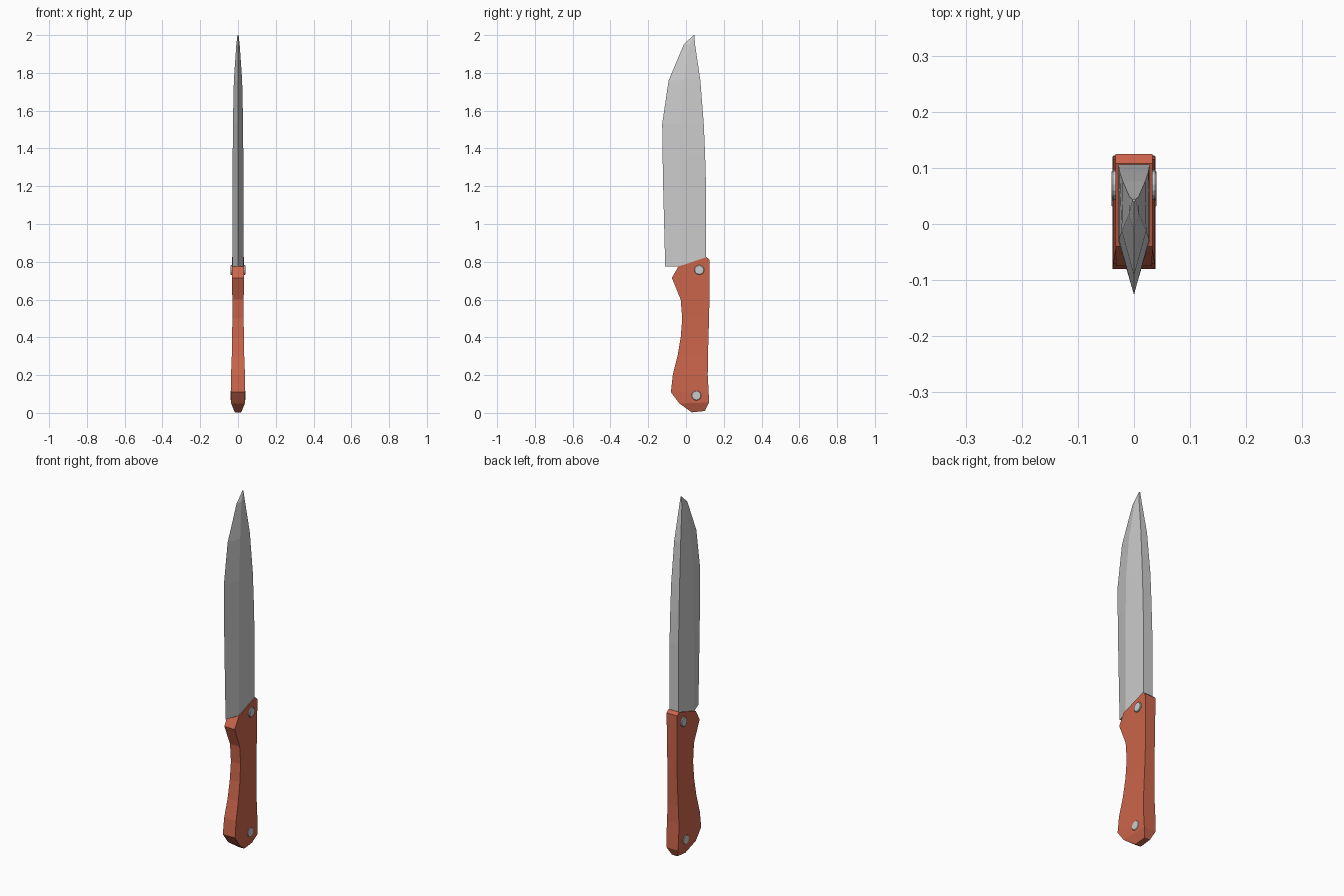
import bpy, bmesh
from mathutils import Matrix

if "Cube" in bpy.data.objects:
    bpy.data.objects.remove(bpy.data.objects["Cube"])

red = bpy.data.materials.new("red_handle")
red.diffuse_color = (0.60, 0.13, 0.07, 1)
red.use_nodes = True
red.node_tree.nodes["Principled BSDF"].inputs["Base Color"].default_value = red.diffuse_color


def finish(name, bm, mat=None):
    bmesh.ops.recalc_face_normals(bm, faces=bm.faces[:])
    mesh = bpy.data.meshes.new(name)
    bm.to_mesh(mesh)
    bm.free()
    obj = bpy.data.objects.new(name, mesh)
    bpy.context.collection.objects.link(obj)
    if mat:
        mesh.materials.append(mat)
    return obj


def loft(name, rings, mat=None):
    """Skin equal-sized rings of points and cap both ends."""
    bm = bmesh.new()
    loops = [[bm.verts.new(p) for p in ring] for ring in rings]
    n = len(loops[0])
    for a, b in zip(loops, loops[1:]):
        for i in range(n):
            j = (i + 1) % n
            bm.faces.new((a[i], a[j], b[j], b[i]))
    bm.faces.new(loops[0][::-1])
    bm.faces.new(loops[-1])
    return finish(name, bm, mat)


# Handle: front point (y, z), back point (y, z), half width
handle = [
    (0.03, 0.003, 0.10, 0.010, 0.017),
    (-0.035, 0.05, 0.122, 0.055, 0.036),
    (-0.08, 0.11, 0.120, 0.11, 0.038),
    (-0.07, 0.20, 0.115, 0.20, 0.037),
    (-0.045, 0.30, 0.116, 0.30, 0.033),
    (-0.028, 0.40, 0.119, 0.40, 0.031),
    (-0.02, 0.50, 0.122, 0.50, 0.030),
    (-0.028, 0.60, 0.124, 0.60, 0.030),
    (-0.075, 0.715, 0.125, 0.75, 0.032),
    (-0.04, 0.775, 0.125, 0.81, 0.033),
    (0.03, 0.798, 0.108, 0.825, 0.033),
]
loft("handle", [[(-w, y0, z0), (w, y0, z0), (w, y1, z1), (-w, y1, z1)]
                for y0, z0, y1, z1, w in handle], red)

# Blade: z, cutting edge y, ridge y, spine y, ridge and spine half widths
blade = [
    (0.775, -0.110, -0.03, 0.106, 0.028, 0.028),
    (1.20, -0.121, -0.03, 0.106, 0.028, 0.028),
    (1.37, -0.124, -0.03, 0.101, 0.028, 0.027),
    (1.53, -0.126, -0.028, 0.094, 0.027, 0.026),
    (1.76, -0.092, -0.012, 0.076, 0.022, 0.020),
    (1.95, -0.012, 0.018, 0.048, 0.009, 0.008),
    (2.00, 0.040, 0.042, 0.044, 0.003, 0.003),
]
loft("blade", [[(0, e, z), (rw, r, z), (sw, s, z), (-sw, s, z), (-rw, r, z)]
               for z, e, r, s, rw, sw in blade])

# Rivets: pins through the handle with bevelled heads
for name, y, z in (("upper_rivet", 0.07, 0.757), ("lower_rivet", 0.055, 0.092)):
    bm = bmesh.new()
    bmesh.ops.create_cone(bm, cap_ends=True, segments=16, radius1=0.026,
                          radius2=0.026, depth=0.08,
                          matrix=Matrix.Translation((0, y, z)) @ Matrix.Rotation(1.5708, 4, 'Y'))
    rims = [e for e in bm.edges if abs(e.verts[0].co.x - e.verts[1].co.x) < 0.01]
    bmesh.ops.bevel(bm, geom=rims, offset=0.003, segments=1, affect='EDGES')
    finish(name, bm)
